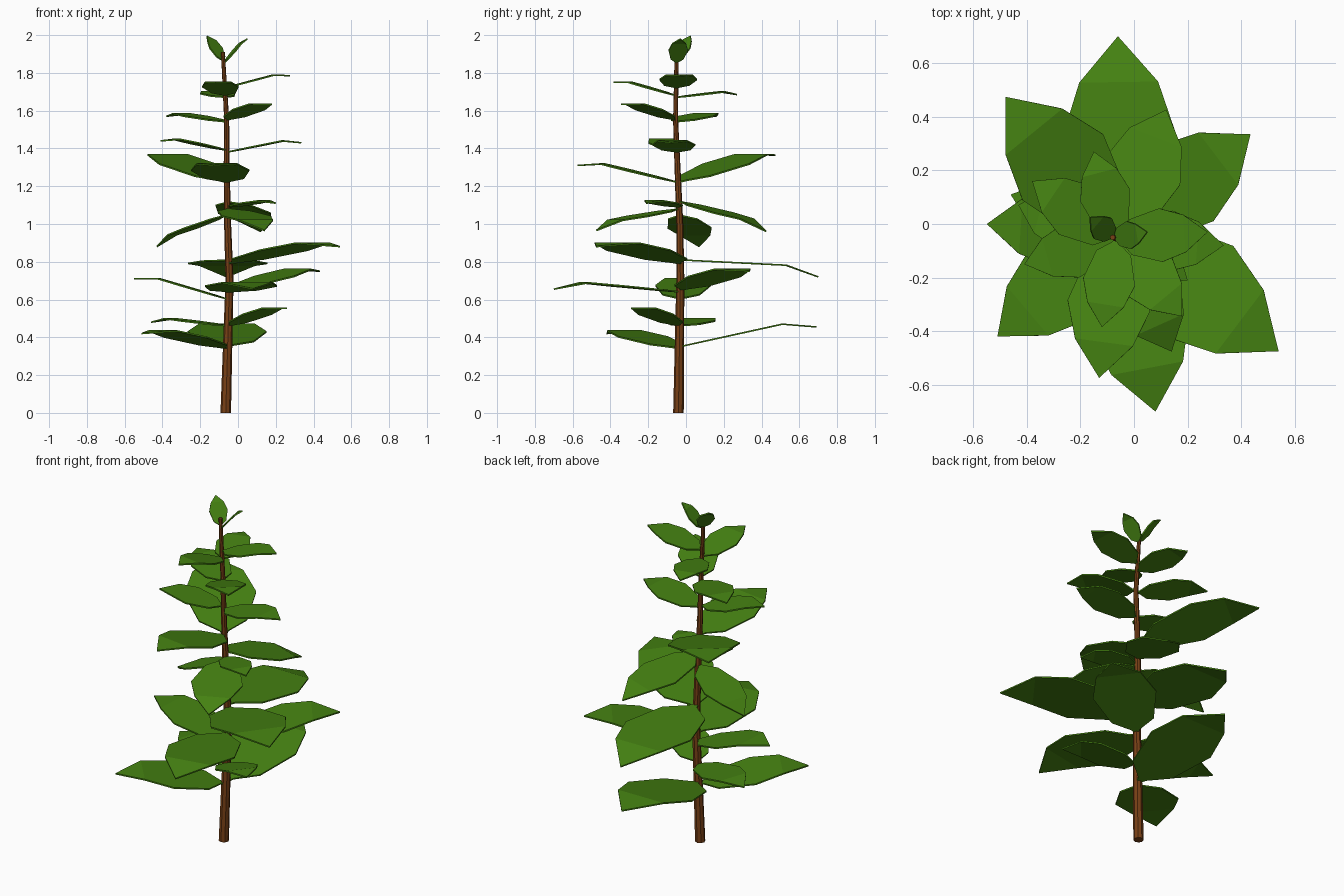
import bpy, bmesh, math
from mathutils import Vector

cube = bpy.data.objects.get("Cube")
if cube:
    bpy.data.objects.remove(cube, do_unlink=True)


def material(name, colour):
    m = bpy.data.materials.new(name)
    m.use_nodes = True
    m.diffuse_color = (*colour, 1)
    m.node_tree.nodes["Principled BSDF"].inputs["Base Color"].default_value = (*colour, 1)
    return m


LEAF = material("leaf green", (0.06, 0.225, 0.006))
BARK = material("bark brown", (0.19, 0.052, 0.008))

# Trunk centre line: x, y, z
PATH = [Vector(p) for p in (
    (-.065, -.04, 0), (-.045, -.03, .7), (-.055, -.033, 1.0),
    (-.06, -.045, 1.3), (-.06, -.055, 1.55), (-.08, -.05, 1.91))]


def trunk_point(z):
    for a, b in zip(PATH, PATH[1:]):
        if z <= b.z:
            return a.lerp(b, (z - a.z) / (b.z - a.z))
    return PATH[-1].copy()


def finish(name, bm, mat):
    bmesh.ops.recalc_face_normals(bm, faces=bm.faces)
    mesh = bpy.data.meshes.new(name)
    bm.to_mesh(mesh)
    bm.free()
    mesh.materials.append(mat)
    obj = bpy.data.objects.new(name, mesh)
    bpy.context.collection.objects.link(obj)
    return obj


def make_trunk(sides=8):
    bm = bmesh.new()
    rings = []
    for p in PATH:
        r = .028 - .018 * p.z / 1.91
        rings.append([bm.verts.new(p + Vector((r * math.cos(a), r * math.sin(a), 0)))
                      for a in (math.tau * i / sides for i in range(sides))])
    for low, high in zip(rings, rings[1:]):
        for i in range(sides):
            j = (i + 1) % sides
            bm.faces.new((low[i], low[j], high[j], high[i]))
    bm.faces.new(rings[0])
    bm.faces.new(rings[-1])
    finish("trunk", bm, BARK)


# Leaf outline: fraction of length, half width
OUTLINE = ((0, .015), (.05, .035), (.17, .19), (.5, .285), (.76, .2))
FOLD, DROOP = .76, .055


def make_leaf(name, base_z, tip):
    base, tip = trunk_point(base_z), Vector(tip)
    along = tip - base
    length = along.length
    side = along.cross(Vector((0, 0, 1))).normalized()
    up = side.cross(along).normalized()
    bm = bmesh.new()
    pairs = []
    for t, w in OUTLINE:
        centre = base + along * t + up * (DROOP * length * t / FOLD)
        pairs.append([bm.verts.new(centre + side * (s * w * length)) for s in (-1, 1)])
    for a, b in zip(pairs, pairs[1:]):
        bm.faces.new((a[0], a[1], b[1], b[0]))
    bm.faces.new((*pairs[-1], bm.verts.new(tip)))
    obj = finish(name, bm, LEAF)
    solid = obj.modifiers.new("thickness", "SOLIDIFY")
    solid.thickness = .008
    solid.offset = 0


# Leaves from bottom to top: height on the trunk, tip position
LEAVES = (
    (.34, (-.51, -.42, .42)), (.35, (-.06, .69, .455)),
    (.46, (.26, -.29, .555)), (.46, (-.46, .11, .48)),
    (.60, (-.55, 0, .71)), (.64, (.08, -.70, .655)), (.65, (.435, .335, .75)),
    (.81, (-.06, .70, .72)), (.79, (.54, -.475, .88)),
    (1.05, (-.43, .07, .88)), (1.08, (.14, -.475, .965)),
    (1.12, (.12, .425, .96)), (1.09, (.2, -.21, 1.11)),
    (1.22, (-.48, .475, 1.365)), (1.22, (-.13, -.575, 1.31)),
    (1.39, (-.41, -.15, 1.44)), (1.38, (.335, -.08, 1.43)),
    (1.54, (-.38, .16, 1.57)), (1.55, (.18, -.345, 1.635)),
    (1.72, (.275, -.03, 1.785)), (1.68, (-.12, -.385, 1.75)),
    (1.67, (-.15, .27, 1.685)),
    (1.86, (-.165, .025, 1.995)), (1.85, (.05, -.03, 1.98)),
)

make_trunk()
for i, (z, tip) in enumerate(LEAVES, 1):
    make_leaf(f"leaf_{i:02d}", z, tip)
